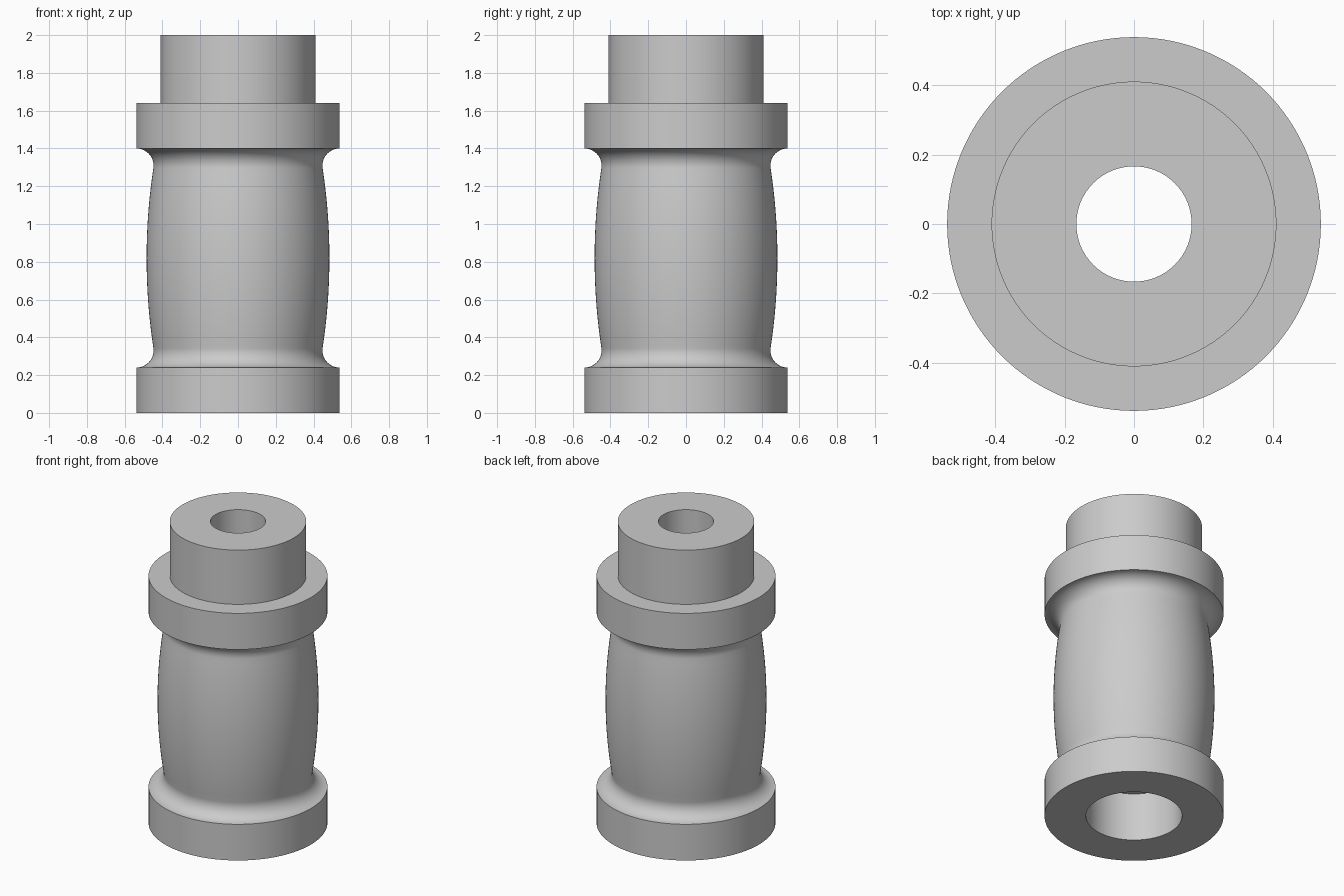
import bpy
import bmesh
from math import sin, cos, asin, radians, tau

SEGMENTS = 128
OUTER, NECK, BORE, SOCKET = 0.538, 0.41, 0.166, 0.289
MIDDLE, FLANGE, FILLET, BELLY = 0.82, 0.58, 0.091, 0.484

if "Cube" in bpy.data.objects:
    bpy.data.objects.remove(bpy.data.objects["Cube"], do_unlink=True)

grey = bpy.data.materials.new("plain grey")
grey.use_nodes = True
grey.diffuse_color = (0.6, 0.6, 0.6, 1)
grey.node_tree.nodes["Principled BSDF"].inputs["Base Color"].default_value = grey.diffuse_color


def barrel_profile():
    """Bulging side that runs tangentially into a concave fillet at each flange."""
    rise = FLANGE - FILLET
    gap = OUTER - BELLY
    bulge = (gap**2 + rise**2 - FILLET**2) / (2 * (FILLET - gap))
    tilt = asin(rise / (bulge + FILLET))
    fillet, belly = [], []
    for i in range(17):
        a = radians(90) + (radians(90) + tilt) * i / 16
        fillet.append((OUTER + FILLET * cos(a), rise + FILLET * sin(a)))
    for i in range(1, 24):
        a = tilt * (1 - i / 12)
        belly.append((BELLY - bulge + bulge * cos(a), bulge * sin(a)))
    mirrored = [(r, -z) for r, z in reversed(fillet)]
    return [(r, MIDDLE + z) for r, z in fillet + belly + mirrored]


# Closed half section: neck, upper flange, barrel, lower flange, socket, bore
profile = [(BORE, 2), (NECK, 2), (NECK, 1.64), (OUTER, 1.64)]
profile += barrel_profile()
profile += [(OUTER, 0), (SOCKET, 0), (SOCKET, 0.32), (BORE, 0.32)]

# Revolve the section around the vertical axis
bm = bmesh.new()
verts = [bm.verts.new((r, 0, z)) for r, z in profile]
edges = [bm.edges.new((verts[i - 1], verts[i])) for i in range(len(verts))]
bmesh.ops.spin(bm, geom=verts + edges, cent=(0, 0, 0), axis=(0, 0, 1),
               angle=tau, steps=SEGMENTS, use_merge=True)
bmesh.ops.remove_doubles(bm, verts=bm.verts, dist=0.0001)
bmesh.ops.recalc_face_normals(bm, faces=bm.faces)
mesh = bpy.data.meshes.new("flanged_sleeve")
bm.to_mesh(mesh)
bm.free()
mesh.materials.append(grey)

sleeve = bpy.data.objects.new("flanged_sleeve", mesh)
bpy.context.collection.objects.link(sleeve)
bpy.context.view_layer.objects.active = sleeve
sleeve.select_set(True)
bpy.ops.object.shade_smooth_by_angle(angle=radians(30))
